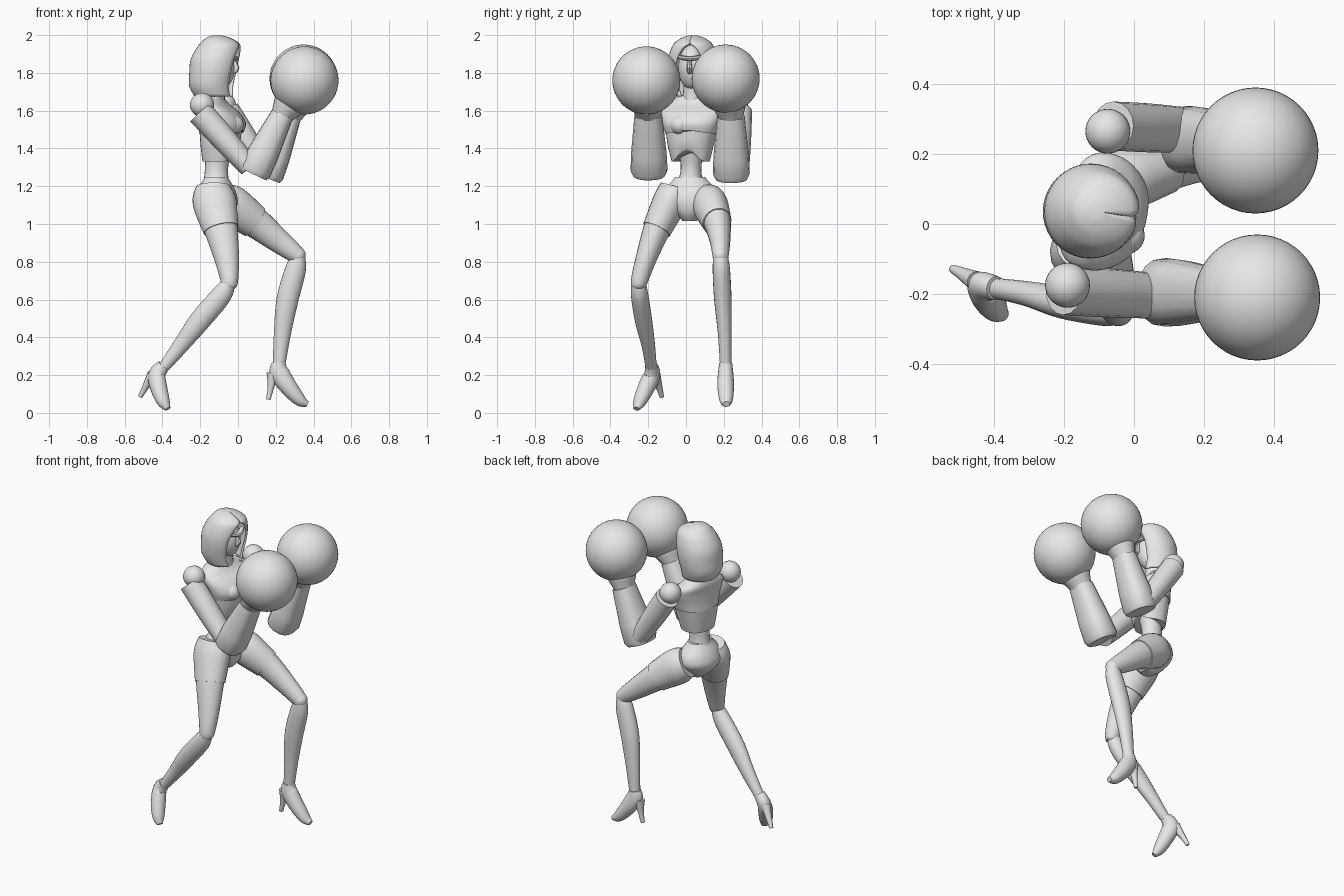
import bpy, bmesh, math
from mathutils import Vector, Matrix

cube = bpy.data.objects.get("Cube")
if cube:
    bpy.data.objects.remove(cube, do_unlink=True)

grey = bpy.data.materials.new("plain_grey")
grey.use_nodes = True
grey.diffuse_color = (0.8, 0.8, 0.8, 1)
grey.node_tree.nodes["Principled BSDF"].inputs["Base Color"].default_value = (0.8, 0.8, 0.8, 1)


def finish(name, bm, angle=40):
    bmesh.ops.recalc_face_normals(bm, faces=bm.faces)
    mesh = bpy.data.meshes.new(name)
    bm.to_mesh(mesh)
    bm.free()
    mesh.materials.append(grey)
    obj = bpy.data.objects.new(name, mesh)
    bpy.context.collection.objects.link(obj)
    bpy.ops.object.select_all(action="DESELECT")
    obj.select_set(True)
    bpy.context.view_layer.objects.active = obj
    bpy.ops.object.shade_smooth_by_angle(angle=math.radians(angle))
    return obj


def refine(rows, steps):
    """Catmull-Rom pass through rows of numbers."""
    rows = [Vector(r) for r in rows]
    out = []
    for i in range(len(rows) - 1):
        a, b, c = rows[max(i - 1, 0)], rows[i], rows[i + 1]
        d = rows[min(i + 2, len(rows) - 1)]
        for k in range(steps):
            t = k / steps
            out.append(b + (c - a) * (t / 2) + (a * 2 - b * 5 + c * 4 - d) * (t * t / 2)
                       + (b * 3 - a - c * 3 + d) * (t ** 3 / 2))
    return out + [rows[-1]]


def skin(bm, rings, closed=True, caps=True):
    n = len(rings[0])
    for low, high in zip(rings, rings[1:]):
        for i in range(n if closed else n - 1):
            j = (i + 1) % n
            bm.faces.new((low[i], low[j], high[j], high[i]))
    if caps:
        bm.faces.new(rings[0])
        bm.faces.new(rings[-1])


def limb(name, rows, side=(0, 1, 0), sides=20, steps=4, power=1.0):
    """Tube along x, y, z with a depth radius and a side radius per row."""
    rows = refine(rows, steps) if steps > 1 else [Vector(r) for r in rows]
    pts = [Vector(r[:3]) for r in rows]
    bm, rings = bmesh.new(), []
    for i, row in enumerate(rows):
        along = (pts[min(i + 1, len(pts) - 1)] - pts[max(i - 1, 0)]).normalized()
        across = Vector(side)
        across = (across - along * across.dot(along)).normalized()
        depth = across.cross(along)
        ring = []
        for k in range(sides):
            a = math.tau * k / sides
            c, s = math.cos(a), math.sin(a)
            c, s = [math.copysign(abs(v) ** power, v) for v in (c, s)]
            ring.append(bm.verts.new(pts[i] + depth * (c * row[3]) + across * (s * row[4])))
        rings.append(ring)
    skin(bm, rings)
    return finish(name, bm)


def shell(name, rows, yaw, lift=0.0, power=0.85, sides=32, steps=4):
    """Level rings of x, y, z, depth, width; lift arches the lower front edge."""
    turn = Matrix.Rotation(math.radians(yaw), 3, "Z")
    rows = refine(rows, steps)
    bm, rings = bmesh.new(), []
    for i, row in enumerate(rows):
        fade = max(0, 1 - 2 * i / len(rows))
        ring = []
        for k in range(sides):
            a = math.tau * k / sides
            c, s = math.cos(a), math.sin(a)
            p = Vector([math.copysign(abs(c) ** power, c) * row[3],
                        math.copysign(abs(s) ** power, s) * row[4],
                        lift * fade * max(0, c) ** 6])
            ring.append(bm.verts.new(Vector(row[:3]) + turn @ p))
        rings.append(ring)
    skin(bm, rings)
    return finish(name, bm)


def ball(name, centre, radii, yaw=0, seg=32):
    bm = bmesh.new()
    bmesh.ops.create_uvsphere(bm, u_segments=seg, v_segments=seg // 2, radius=1)
    m = Matrix.Translation(centre) @ Matrix.Rotation(math.radians(yaw), 4, "Z")
    bmesh.ops.transform(bm, verts=bm.verts, matrix=m @ Matrix.Diagonal((*radii, 1)))
    return finish(name, bm)


# Torso: ribs, bust plate, waist and pelvis
shell("ribcage", [(-.1, .025, 1.33, .085, .1), (-.095, .025, 1.42, .1, .122),
                  (-.09, .03, 1.52, .11, .14)], -14, lift=.06)
shell("bust_plate", [(-.088, .03, 1.48, .115, .14), (-.082, .03, 1.53, .118, .155),
                     (-.1, .035, 1.59, .1, .17), (-.13, .04, 1.635, .075, .155),
                     (-.14, .04, 1.68, .055, .07)], -14, lift=.015)
for name, y in (("left_bust", .085), ("right_bust", -.03)):
    ball(name, (-.035, y, 1.525), (.066, .058, .055), -14)
limb("waist", [(-.1, .025, 1.4, .07, .07), (-.112, .027, 1.32, .062, .056),
               (-.115, .025, 1.25, .064, .06), (-.115, .02, 1.18, .08, .09)])
shell("pelvis", [(-.09, .02, 1.015, .04, .035), (-.1, .022, 1.06, .085, .085),
                 (-.115, .025, 1.12, .112, .14), (-.115, .025, 1.18, .1, .135),
                 (-.115, .022, 1.235, .068, .09), (-.115, .022, 1.25, .06, .08)], -8, power=1)

# Head with a deep hood, open at the front
limb("neck", [(-.13, .04, 1.62, .065, .07), (-.12, .035, 1.7, .05, .05),
              (-.11, .035, 1.78, .05, .05)])
ball("face", (-.1, .032, 1.83), (.085, .072, .12), -10)
limb("nose_ridge", [(-.025, .02, 1.87, .01, .008), (-.012, .018, 1.825, .02, .015),
                    (-.025, .02, 1.80, .01, .012)], steps=2, sides=8)
limb("brow_visor", [(-.04, -.04, 1.885, .015, .012), (-.012, .02, 1.875, .018, .012),
                    (-.03, .085, 1.885, .015, .012)], side=(0, 0, 1), sides=8)

bm, rings = bmesh.new(), []
turn = Matrix.Rotation(math.radians(-10), 3, "Z")
# rows hold x, height, depth, width and opening half-angle
for x, z, depth, width, gap in refine([
        (-.125, 1.675, .105, .105, .5), (-.137, 1.73, .121, .125, .58),
        (-.128, 1.8, .13, .135, .62), (-.118, 1.87, .133, .133, .58),
        (-.102, 1.93, .118, .115, .34), (-.096, 1.96, .1, .097, .03),
        (-.105, 1.985, .065, .062, .01), (-.11, 1.998, .025, .024, .01)], 3):
    ring = []
    for k in range(33):
        a = gap + (math.tau - 2 * gap) * k / 32
        p = turn @ Vector((math.cos(a) * depth, math.sin(a) * width, 0))
        ring.append(bm.verts.new(p + Vector((x, .037, z))))
    rings.append(ring)
skin(bm, rings, closed=False, caps=False)
bm.faces.new(rings[-1])
hood = finish("hood", bm, 50)
rim = hood.modifiers.new("cloth_thickness", "SOLIDIFY")
rim.thickness = .012
rim.offset = -1

# Arms: shoulder ball, upper arm, flared gauntlet, cuff and round glove
arms = {
    "left": ((-.075, .265, 1.63), (-.06, .28, 1.6), (.135, .27, 1.3),
             (.148, .24, 1.245), (.275, .238, 1.57), (.347, .21, 1.77)),
    "right": ((-.19, -.175, 1.63), (-.2, -.19, 1.59), (.06, -.205, 1.3),
              (.08, -.195, 1.265), (.235, -.2, 1.58), (.352, -.21, 1.76)),
}
for label, joints in arms.items():
    shoulder, top, elbow, base, wrist, fist = [Vector(p) for p in joints]
    ball(label + "_shoulder", shoulder, (.064, .064, .064))
    mid = top.lerp(elbow, .5)
    limb(label + "_upper_arm", [(*top, .07, .07), (*mid, .066, .07), (*elbow, .055, .065)],
         sides=16)
    rows = [(0, .078, .086), (.07, .088, .098), (.35, .084, .094), (1, .06, .073)]
    limb(label + "_gauntlet", [(*base.lerp(wrist, t), a, b) for t, a, b in rows],
         sides=16, steps=1, power=.8)
    rows = [(-.1, .055, .06), (.1, .07, .075), (.3, .085, .088), (.5, .08, .08)]
    limb(label + "_cuff", [(*wrist.lerp(fist, t), a, b) for t, a, b in rows])
    ball(label + "_glove", fist, (.18, .18, .18), seg=48)

# Legs: thigh, hip guard, knee and shin
legs = {
    "left": ([(-.09, .115, 1.13, .085, .075), (-.03, .13, 1.095, .102, .088),
              (.09, .165, 1.01, .083, .072), (.21, .18, .915, .065, .055),
              (.305, .183, .84, .048, .044), (.325, .183, .815, .035, .036)],
             [(.32, .183, .83, .036, .038), (.305, .187, .76, .055, .046),
              (.262, .195, .6, .058, .046), (.235, .205, .42, .045, .036),
              (.217, .21, .25, .033, .03)]),
    "right": ([(-.13, -.06, 1.2, .085, .07), (-.125, -.085, 1.12, .11, .085),
               (-.09, -.155, .97, .088, .072), (-.06, -.21, .82, .066, .056),
               (-.045, -.247, .7, .046, .045), (-.045, -.25, .67, .036, .036)],
              [(-.048, -.25, .69, .036, .038), (-.09, -.245, .62, .054, .046),
               (-.2, -.225, .49, .056, .046), (-.3, -.2, .36, .043, .036),
               (-.39, -.185, .245, .03, .03)]),
}
for label, (thigh, shin) in legs.items():
    limb(label + "_thigh", thigh)
    limb(label + "_hip_guard", [(*r[:3], r[3] + .006, r[4] + .006) for r in thigh[:3]])
    limb(label + "_shin", shin)
    ball(label + "_knee", Vector(thigh[-2][:3]).lerp(Vector(shin[0][:3]), .5),
         (.046, .043, .046))

# High-heeled shoes
feet = {
    "left": ([(.216, .21, .265, .036, .034), (.218, .21, .215, .052, .04),
              (.262, .21, .145, .047, .044), (.325, .212, .07, .034, .036),
              (.368, .213, .046, .015, .018)],
             [(.185, .21, .21, .034, .03), (.175, .21, .14, .018, .02),
              (.16, .21, .07, .012, .012)], (0, 1, 0)),
    "right": ([(-.395, -.183, .25, .034, .034), (-.43, -.18, .2, .05, .04),
               (-.42, -.21, .135, .046, .044), (-.395, -.245, .06, .034, .036),
               (-.372, -.262, .022, .015, .018)],
              [(-.45, -.165, .2, .034, .03), (-.485, -.145, .145, .019, .02),
               (-.518, -.128, .085, .012, .012)], (.68, .73, 0)),
}
for label, (shoe, heel, side) in feet.items():
    limb(label + "_shoe", shoe, side=side)
    limb(label + "_heel", heel, side=side, sides=12)
